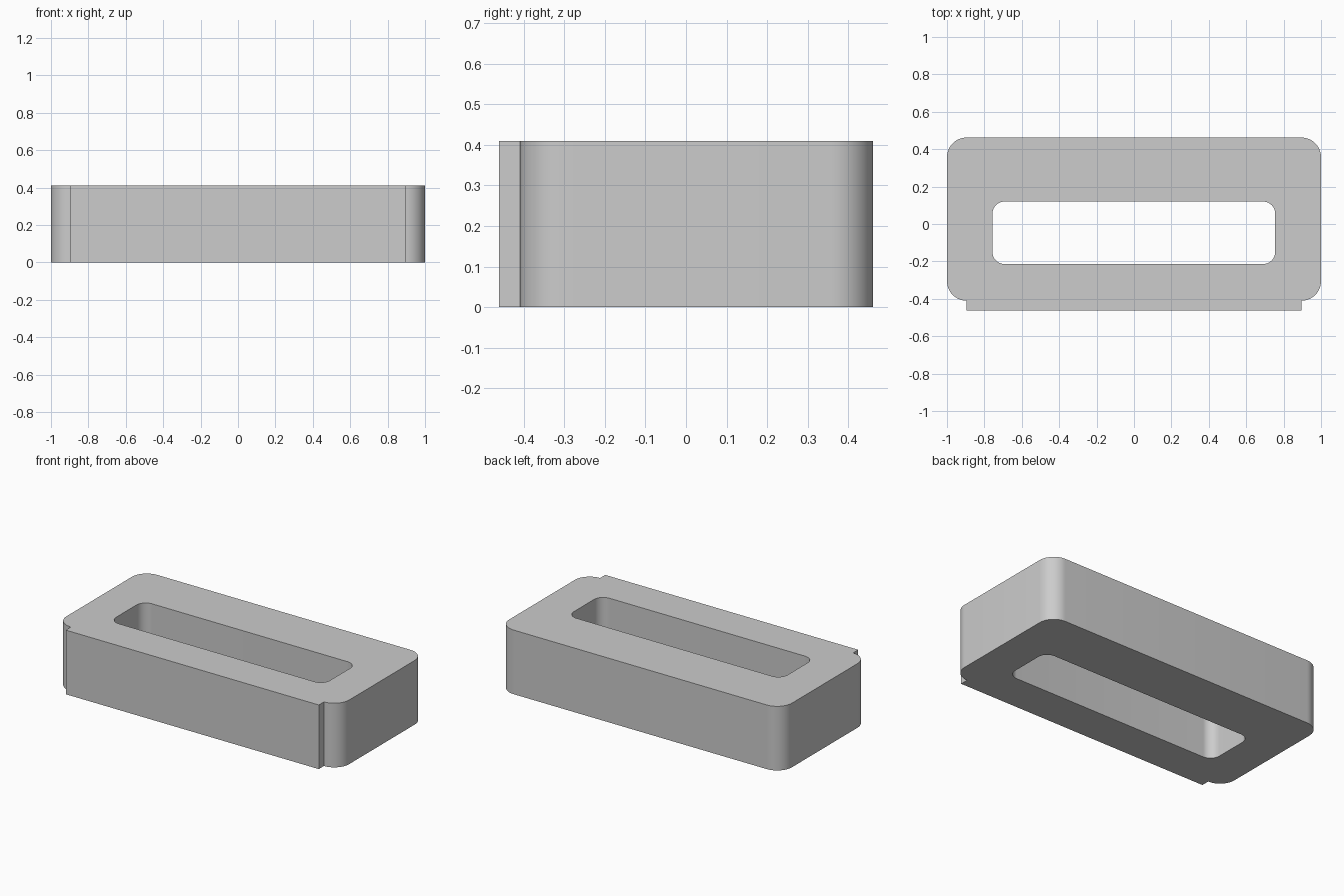
import bpy, bmesh, math
from mathutils import Vector

if "Cube" in bpy.data.objects:
    bpy.data.objects.remove(bpy.data.objects["Cube"])

HEIGHT = 0.41
grey = bpy.data.materials.new("light grey")
grey.diffuse_color = (0.604, 0.604, 0.604, 1)
grey.use_nodes = True
grey.node_tree.nodes["Principled BSDF"].inputs["Base Color"].default_value = grey.diffuse_color


def arc(cx, cy, r, start, steps=12):
    """Quarter turn, counter-clockwise from the start angle in degrees."""
    angles = [math.radians(start + 90 * i / steps) for i in range(steps + 1)]
    return [(cx + r * math.cos(a), cy + r * math.sin(a)) for a in angles]


def rounded_rect(x0, x1, y0, y1, r):
    return (arc(x1 - r, y1 - r, r, 0) + arc(x0 + r, y1 - r, r, 90)
            + arc(x0 + r, y0 + r, r, 180) + arc(x1 - r, y0 + r, r, 270))


# Rounded outline with a raised, square-ended pad along the front
PAD_X, PAD_Y = 0.895, -0.462
outer = rounded_rect(-1, 1, -0.41, 0.462, 0.105)
outer = outer[:39] + [(-PAD_X, PAD_Y), (PAD_X, PAD_Y)] + outer[39:]
# Slot through the block
slot = rounded_rect(-0.757, 0.755, -0.214, 0.12, 0.065)

bm = bmesh.new()
edges = []
for loop in (outer, slot):
    verts = [bm.verts.new((x, y, 0)) for x, y in loop]
    edges += [bm.edges.new((verts[i - 1], verts[i])) for i in range(len(verts))]
bmesh.ops.triangle_fill(bm, edges=edges, use_beauty=True, normal=Vector((0, 0, -1)))

# Raise the outline to full height
raised = bmesh.ops.extrude_face_region(bm, geom=bm.faces[:], use_keep_orig=True)
top = [g for g in raised["geom"] if isinstance(g, bmesh.types.BMVert)]
bmesh.ops.translate(bm, verts=top, vec=(0, 0, HEIGHT))
bmesh.ops.recalc_face_normals(bm, faces=bm.faces[:])

mesh = bpy.data.meshes.new("slotted_block")
bm.to_mesh(mesh)
bm.free()
mesh.materials.append(grey)
block = bpy.data.objects.new("slotted_block", mesh)
bpy.context.collection.objects.link(block)
bpy.context.view_layer.objects.active = block
block.select_set(True)
bpy.ops.object.shade_smooth_by_angle(angle=math.radians(30))
